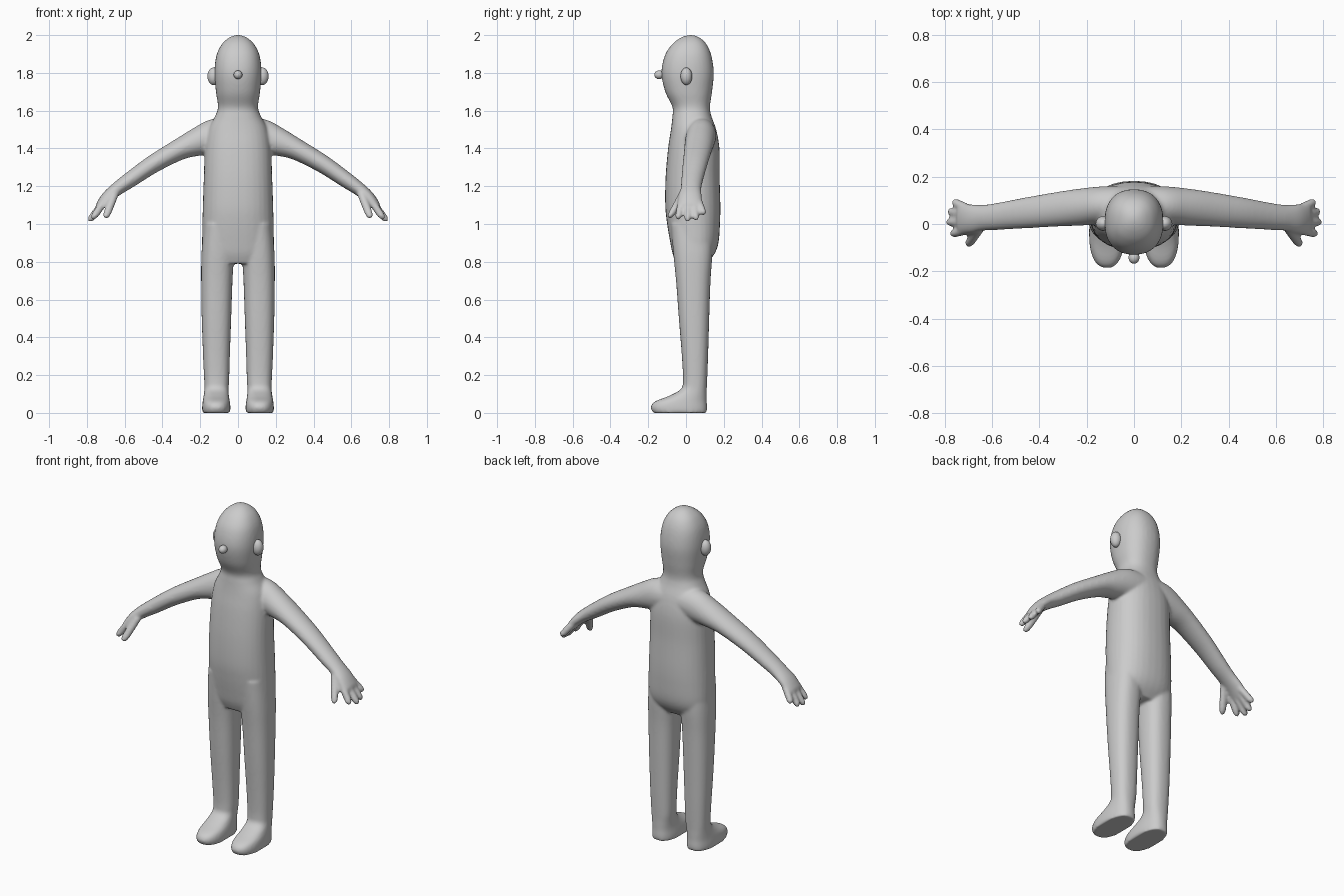
import bpy, bmesh, math
from mathutils import Vector

if "Cube" in bpy.data.objects:
    bpy.data.objects.remove(bpy.data.objects["Cube"])

skin = bpy.data.materials.new("plain grey")
skin.diffuse_color = (0.6, 0.6, 0.6, 1)
skin.use_nodes = True
skin.node_tree.nodes["Principled BSDF"].inputs["Base Color"].default_value = skin.diffuse_color


def spline(rows, steps=5):
    """Catmull-Rom interpolation of rows of numbers."""
    rows = [Vector(r) for r in rows]
    out = []
    for i in range(len(rows) - 1):
        p0, p1, p2, p3 = rows[max(i - 1, 0)], rows[i], rows[i + 1], rows[min(i + 2, len(rows) - 1)]
        for k in range(steps):
            t = k / steps
            out.append(p1 + (p2 - p0) * (0.5 * t) + (2 * p0 - 5 * p1 + 4 * p2 - p3) * (0.5 * t * t)
                       + (3 * p1 - p0 - 3 * p2 + p3) * (0.5 * t ** 3))
    return out + [rows[-1]]


def loft(bm, rings, power=2.0, n=32):
    """Closed tube through (centre, u, v) superellipse rings."""
    def arc(c):
        return math.copysign(abs(c) ** (2 / power), c)
    loops = []
    for c, u, v in rings:
        angles = [2 * math.pi * i / n for i in range(n)]
        loops.append([bm.verts.new(c + u * arc(math.cos(a)) + v * arc(math.sin(a))) for a in angles])
    faces = [bm.faces.new(loops[0]), bm.faces.new(loops[-1])]
    for a, b in zip(loops, loops[1:]):
        faces += [bm.faces.new((a[i], a[(i + 1) % n], b[(i + 1) % n], b[i])) for i in range(n)]
    bmesh.ops.recalc_face_normals(bm, faces=faces)


def upright(bm, rows, power):
    """Rows: z, centre x, half width, front y, back y."""
    loft(bm, [(Vector((x, (f + b) / 2, z)), Vector((w, 0, 0)), Vector((0, (b - f) / 2, 0)))
              for z, x, w, f, b in spline(rows)], power)


def limb(bm, rows, side):
    """Rows: centre x, y, z, half width along y, half thickness."""
    pts = spline(rows)
    rings = []
    for i, (x, y, z, w, t) in enumerate([tuple(p[:]) for p in pts]):
        a, b = pts[max(i - 1, 0)], pts[min(i + 1, len(pts) - 1)]
        d = Vector((b[0] - a[0], 0, b[2] - a[2])).normalized()
        rings.append((Vector((x * side, y, z)), Vector((0, w, 0)), Vector((-d.z * side, 0, d.x)) * t))
    loft(bm, rings)


def digit(bm, start, end, r, side):
    """Tapered finger with a rounded tip."""
    a, b = Vector(start), Vector(end)
    rows = []
    for t, k in ((0, 1), (0.4, 1), (0.75, 0.97), (0.9, 0.8), (0.97, 0.5), (1, 0.2)):
        rows.append((*a.lerp(b, t), r * k, r * k))
    limb(bm, rows, side)


bm = bmesh.new()

# head, neck and torso
upright(bm, [
    (2.0, 0, 0.015, 0.01, 0.04), (1.985, 0, 0.05, -0.03, 0.075), (1.95, 0, 0.087, -0.075, 0.11),
    (1.89, 0, 0.115, -0.113, 0.135), (1.80, 0, 0.125, -0.13, 0.147), (1.70, 0, 0.117, -0.11, 0.138),
    (1.62, 0, 0.106, -0.072, 0.127), (1.57, 0, 0.122, -0.072, 0.135), (1.50, 0, 0.158, -0.08, 0.16),
    (1.40, 0, 0.175, -0.095, 0.177), (1.25, 0, 0.181, -0.108, 0.178), (1.10, 0, 0.186, -0.11, 0.182),
    (1.0, 0, 0.189, -0.1, 0.18), (0.9, 0, 0.19, -0.083, 0.172), (0.84, 0, 0.185, -0.07, 0.15),
    (0.79, 0, 0.15, -0.05, 0.11)], 2.3)

for s in (-1, 1):
    # leg and foot
    upright(bm, [
        (1.0, s * 0.1, 0.08, -0.08, 0.14), (0.85, s * 0.107, 0.086, -0.068, 0.14),
        (0.7, s * 0.112, 0.083, -0.053, 0.13), (0.5, s * 0.114, 0.078, -0.038, 0.123),
        (0.3, s * 0.114, 0.071, -0.022, 0.117), (0.17, s * 0.113, 0.066, -0.016, 0.112),
        (0.125, s * 0.114, 0.064, -0.028, 0.11), (0.09, s * 0.115, 0.067, -0.09, 0.11),
        (0.06, s * 0.115, 0.072, -0.165, 0.11), (0.03, s * 0.115, 0.075, -0.187, 0.112),
        (0.0, s * 0.115, 0.074, -0.175, 0.111)], 2.4)

    # arm and palm
    limb(bm, [
        (0.02, 0.08, 1.48, 0.08, 0.08), (0.12, 0.08, 1.465, 0.08, 0.092), (0.21, 0.073, 1.436, 0.079, 0.076),
        (0.31, 0.064, 1.395, 0.074, 0.057), (0.45, 0.048, 1.317, 0.066, 0.048),
        (0.57, 0.033, 1.235, 0.058, 0.042), (0.64, 0.026, 1.186, 0.055, 0.036),
        (0.69, 0.022, 1.145, 0.062, 0.031), (0.73, 0.022, 1.10, 0.064, 0.023),
        (0.74, 0.022, 1.088, 0.055, 0.015)], s)

    # fingers and thumb
    for y0, x1, y1, z1 in ((-0.022, 0.772, -0.042, 1.025), (0.01, 0.791, 0.008, 1.013),
                           (0.04, 0.785, 0.053, 1.02), (0.064, 0.765, 0.094, 1.05)):
        digit(bm, (0.70, y0, 1.13), (x1, y1, z1), 0.02, s)
    digit(bm, (0.65, -0.015, 1.165), (0.703, -0.088, 1.03), 0.022, s)

mesh = bpy.data.meshes.new("body")
bm.to_mesh(mesh)
bm.free()
mesh.materials.append(skin)
body = bpy.data.objects.new("body", mesh)
bpy.context.collection.objects.link(body)

# fuse the limbs into one soft skin
remesh = body.modifiers.new("fuse", "REMESH")
remesh.mode = "VOXEL"
remesh.voxel_size = 0.008
remesh.use_smooth_shade = True
soften = body.modifiers.new("soften", "SMOOTH")
soften.factor = 0.5
soften.iterations = 8


def ball(name, centre, size):
    bpy.ops.mesh.primitive_uv_sphere_add(segments=32, ring_count=16, radius=1, location=centre)
    ob = bpy.context.object
    ob.name = name
    ob.scale = size
    ob.data.materials.append(skin)
    bpy.ops.object.shade_smooth()


# nose and ears
ball("nose", (0, -0.142, 1.79), (0.023, 0.026, 0.023))
for s, label in ((-1, "left"), (1, "right")):
    ball(label + "_ear", (s * 0.13, 0.002, 1.782), (0.032, 0.031, 0.046))
